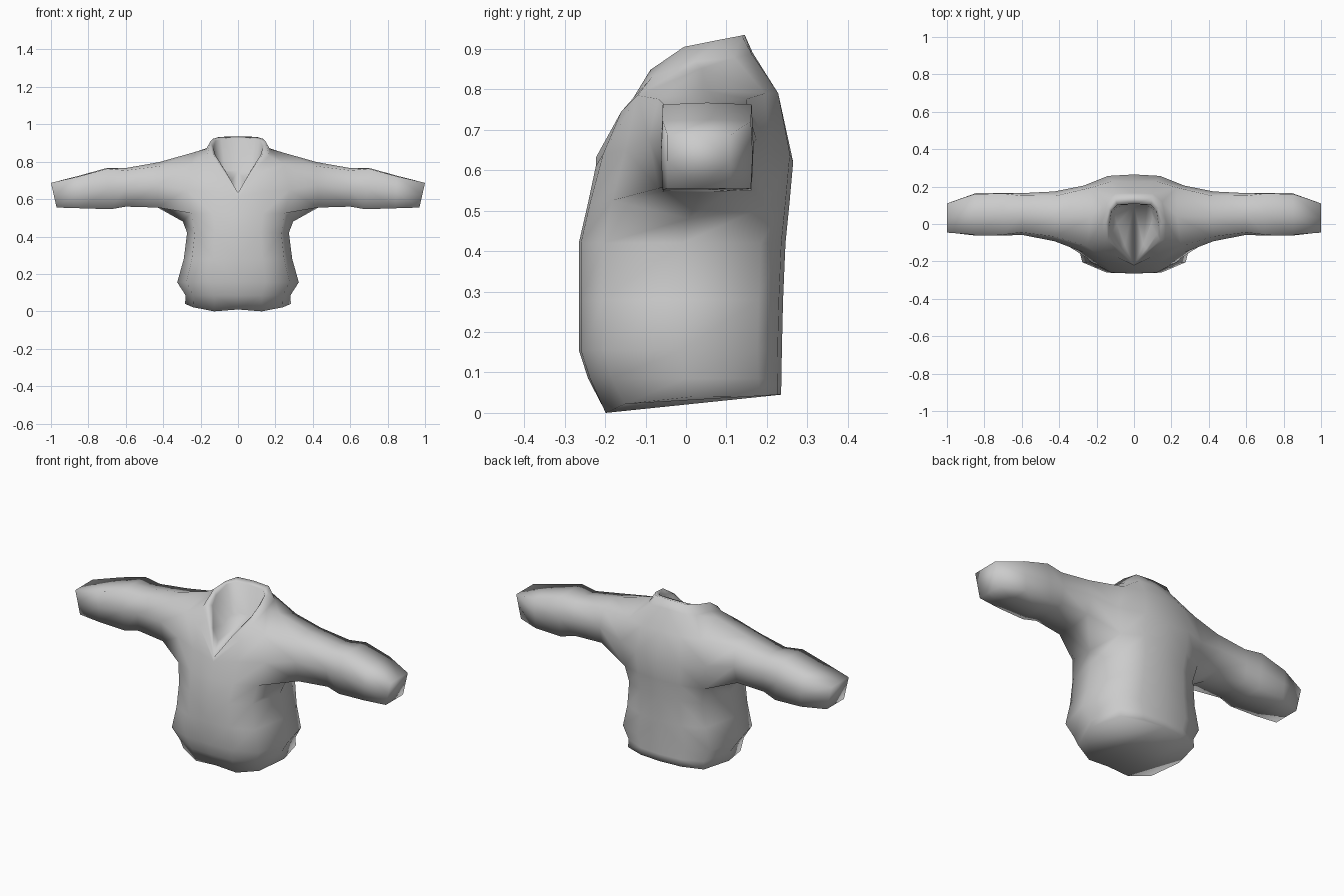
import bpy, bmesh

cube = bpy.data.objects.get("Cube")
if cube:
    bpy.data.objects.remove(cube, do_unlink=True)

# Single fabric material
fabric = bpy.data.materials.new("grey fabric")
fabric.use_nodes = True
colour = (0.6, 0.6, 0.6, 1)
fabric.diffuse_color = colour
bsdf = next(n for n in fabric.node_tree.nodes if n.type == 'BSDF_PRINCIPLED')
bsdf.inputs["Base Color"].default_value = colour
bsdf.inputs["Roughness"].default_value = 0.8

bm = bmesh.new()

# Half cross-section of the torso, from front centre round the side to back centre
XS = (0, 0.45, 0.85, 1, 0.85, 0.45, 0)
TS = (0, 0.01, 0.12, 0.5, 0.88, 0.98, 1)


def torso_row(z, w, yf, yb):
    zs = z if isinstance(z, tuple) else (z,) * 7
    return [bm.verts.new((w * x, yf + (yb - yf) * t, h))
            for x, t, h in zip(XS, TS, zs)]


def free_row(*points):
    return [bm.verts.new(p) for p in points]


V = (0, -0.222, 0.633)  # point of the V neck

rows = [
    # hem, belly and chest
    torso_row((0.01, 0, 0.022, 0.04, 0.042, 0.045, 0.045), 0.283, -0.203, 0.235),
    torso_row(0.085, 0.28, -0.242, 0.236),
    torso_row(0.155, 0.325, -0.265, 0.237),
    torso_row(0.28, 0.29, -0.265, 0.24),
    torso_row(0.42, 0.272, -0.265, 0.246),
    torso_row((0.52, 0.52, 0.525, 0.48, 0.51, 0.52, 0.52), 0.295, -0.242, 0.256),
    free_row((0, -0.223, 0.61), (0.14, -0.205, 0.64), (0.275, -0.15, 0.65),
             (0.28, 0.04, 0.66), (0.27, 0.205, 0.65), (0.14, 0.257, 0.64), (0, 0.265, 0.62)),
    # shoulders
    free_row(V, (0.125, -0.16, 0.745), (0.25, -0.12, 0.785),
             (0.23, 0.04, 0.852), (0.23, 0.195, 0.79), (0.12, 0.228, 0.79), (0, 0.228, 0.79)),
    # collar base, collar rim, inner rim
    free_row(V, (0.085, -0.145, 0.755), (0.165, -0.085, 0.83),
             (0.17, 0.02, 0.868), (0.15, 0.12, 0.878), (0.1, 0.162, 0.888), (0, 0.165, 0.89)),
    free_row(V, (0.073, -0.142, 0.757), (0.14, -0.088, 0.848),
             (0.15, -0.005, 0.905), (0.135, 0.08, 0.922), (0.1, 0.138, 0.933), (0, 0.145, 0.935)),
    free_row(V, (0.067, -0.13, 0.75), (0.122, -0.055, 0.838),
             (0.132, -0.01, 0.875), (0.12, 0.07, 0.912), (0.09, 0.102, 0.922), (0, 0.108, 0.925)),
    # floor inside the neck
    free_row(V, (0.05, -0.11, 0.675), (0.09, 0.0, 0.713),
             (0.1, 0.04, 0.73), (0.092, 0.08, 0.745), (0.07, 0.1, 0.75), (0, 0.102, 0.75)),
]

# Skin the torso, leaving an armhole at the side
for r in range(len(rows) - 1):
    for c in range(6):
        if r in (5, 6) and c in (2, 3):
            continue
        bm.faces.new((rows[r][c], rows[r][c + 1], rows[r + 1][c + 1], rows[r + 1][c]))
bm.verts.remove(rows[6][3])  # unused point in the armhole
bm.faces.new(rows[0])        # bottom
bm.faces.new(rows[-1])       # neck floor


def sleeve_ring(xt, xb, yf, yb, zb, zt, inset):
    xm, ym, zm = (xt + xb) / 2, (yf + yb) / 2, (zb + zt) / 2
    dz, dy = (zt - zb) * inset, (yb - yf) * inset
    return free_row((xb, yf + dy, zb), (xb, ym, zb), (xb, yb - dy, zb + dz), (xm, yb, zm),
                    (xt, yb - dy, zt - dz), (xt, ym, zt), (xt, yf + dy, zt - dz), (xm, yf, zm))


# Sleeve grows from the armhole to the cuff
a, b, c = rows[5], rows[6], rows[7]
ring = [a[2], a[3], a[4], b[4], c[4], c[3], c[2], b[2]]
for spec in ((0.42, 0.43, -0.092, 0.174, 0.555, 0.798, 0.09),
             (0.60, 0.60, -0.058, 0.165, 0.56, 0.766, 0.06),
             (0.70, 0.68, -0.062, 0.167, 0.546, 0.767, 0.02),
             (0.85, 0.84, -0.062, 0.165, 0.551, 0.725, 0.02),
             (1.00, 0.97, -0.046, 0.11, 0.555, 0.687, 0.0)):
    nxt = sleeve_ring(*spec)
    for i in range(8):
        j = (i + 1) % 8
        bm.faces.new((ring[i], ring[j], nxt[j], nxt[i]))
    ring = nxt
bm.faces.new(ring)  # cuff end

# Mirror to the other side, weld and smooth
geom = bm.verts[:] + bm.edges[:] + bm.faces[:]
bmesh.ops.mirror(bm, geom=geom, axis='X', merge_dist=0.0001)
bmesh.ops.remove_doubles(bm, verts=bm.verts[:], dist=0.0002)
bmesh.ops.recalc_face_normals(bm, faces=bm.faces[:])
for f in bm.faces:
    f.smooth = True

mesh = bpy.data.meshes.new("sweater")
bm.to_mesh(mesh)
bm.free()
mesh.materials.append(fabric)
sweater = bpy.data.objects.new("sweater", mesh)
bpy.context.collection.objects.link(sweater)
